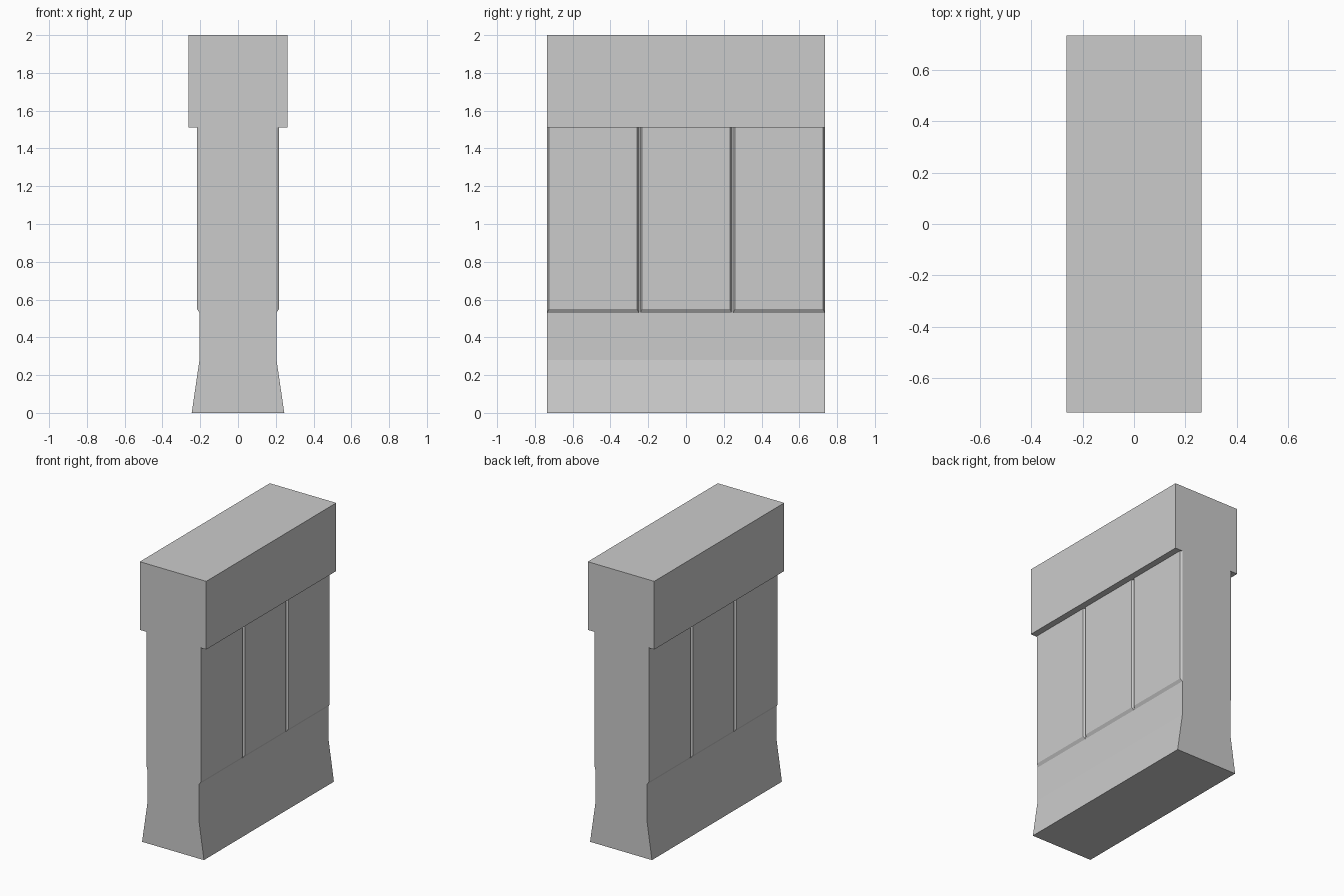
import bpy

if "Cube" in bpy.data.objects:
    bpy.data.objects.remove(bpy.data.objects["Cube"])

HALF_LEN = 0.735      # half length along y
CORE_X = 0.204        # wall face
PANEL_X = 0.217       # raised panel face
CAP_Z = 1.512         # underside of the cap


def make_object(name, verts, faces):
    mesh = bpy.data.meshes.new(name)
    mesh.from_pydata(verts, [], faces)
    mesh.update()
    obj = bpy.data.objects.new(name, mesh)
    bpy.context.collection.objects.link(obj)
    return obj


def extrude_profile(name, half_profile):
    """Mirror an (x, z) half profile in x and extrude it along y."""
    loop = half_profile + [(-x, z) for x, z in reversed(half_profile)]
    n = len(loop)
    verts = [(x, y, z) for y in (-HALF_LEN, HALF_LEN) for x, z in loop]
    faces = [tuple(range(n)), tuple(reversed(range(n, 2 * n)))]
    faces += [(i, i + n, (i + 1) % n + n, (i + 1) % n) for i in range(n)]
    return make_object(name, verts, faces)


def raised_panel(name, y0, y1, bevel=0.009):
    """Panel with bevelled sides and bottom, mirrored to both wall faces."""
    def rect(x, a, b, low):
        return [(x, a, low), (x, b, low), (x, b, CAP_Z), (x, a, CAP_Z)]
    verts = rect(CORE_X, y0, y1, 0.53) + rect(PANEL_X, y0 + bevel, y1 - bevel, 0.55)
    faces = [(3, 2, 1, 0), (4, 5, 6, 7)]
    faces += [(i, (i + 1) % 4, (i + 1) % 4 + 4, i + 4) for i in range(4)]
    obj = make_object(name, verts, faces)
    mirror = obj.modifiers.new("both_sides", 'MIRROR')
    mirror.use_axis = (True, False, False)
    mirror.use_mirror_merge = False
    return obj


# Wall body with flared foot and overhanging cap
extrude_profile("wall_body", [
    (0.245, 0.0), (CORE_X, 0.28), (CORE_X, CAP_Z), (0.263, CAP_Z), (0.263, 2.0)])

# Three raised panels per side, separated by narrow grooves
groove_y, gap = 0.246, 0.004
edges = [(-HALF_LEN, -groove_y - gap),
         (-groove_y + gap, groove_y - gap),
         (groove_y + gap, HALF_LEN)]
for part, (a, b) in zip(("front", "middle", "back"), edges):
    raised_panel(part + "_panel", a, b)
